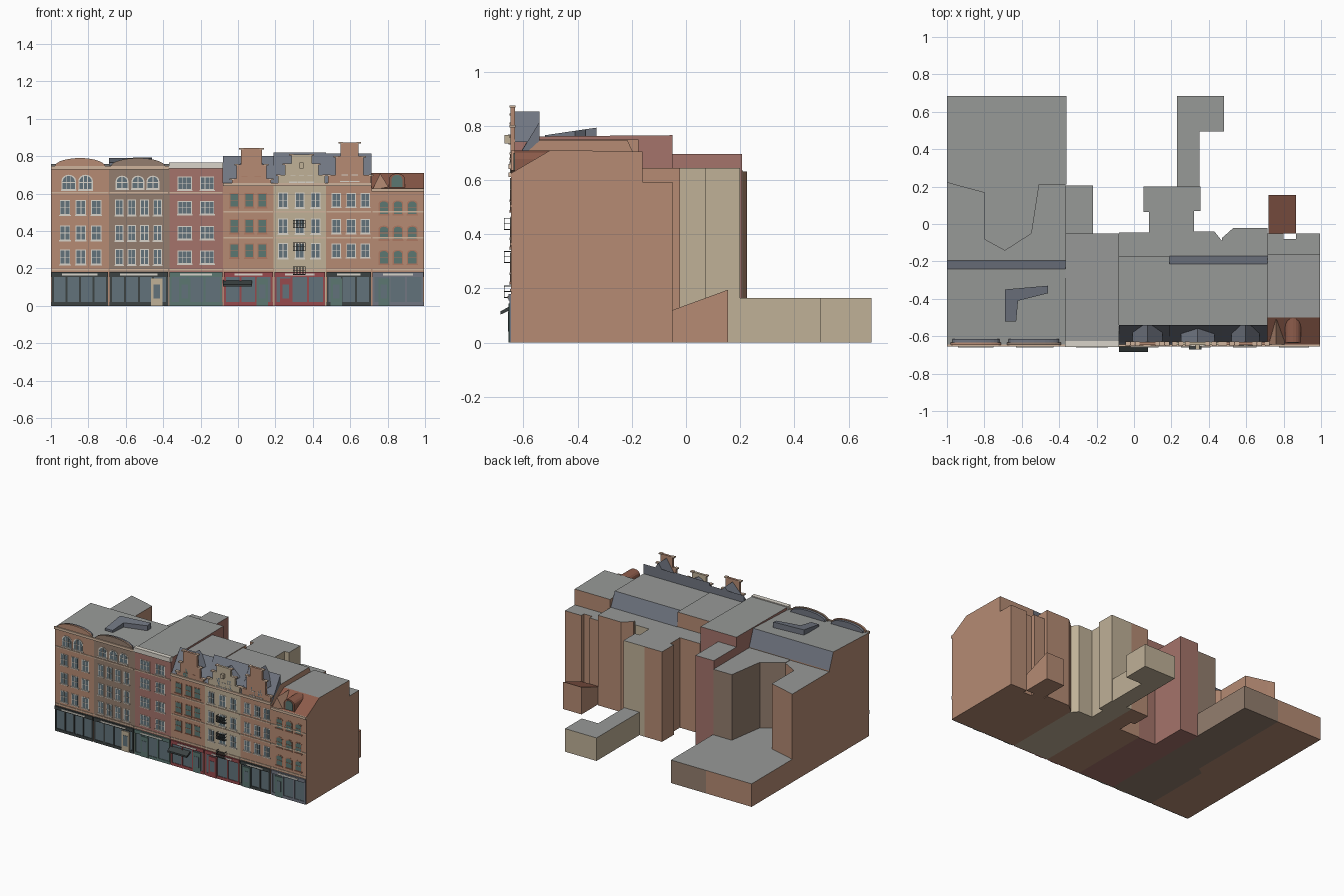
import bpy, bmesh, math
from mathutils import Vector

if "Cube" in bpy.data.objects:
    bpy.data.objects.remove(bpy.data.objects["Cube"])

FRONT = -0.645
PARTS = {}
MATS = {}
GREY, SLATE = (150, 152, 150), (112, 117, 128)
ORANGE, TAUPE, PINK, CREAM = (180, 138, 115), (146, 125, 110), (163, 115, 106), (190, 175, 150)
BRICK, GLASS, WHITE, TEAL = (172, 120, 98), (98, 114, 122), (215, 210, 200), (92, 118, 112)
DARK, RED, TERRA, BAND = (62, 68, 68), (150, 75, 78), (140, 92, 76), (205, 178, 155)


def mat(c):
    if c not in MATS:
        m = bpy.data.materials.new("paint_%d_%d_%d" % c)
        m.diffuse_color = tuple((v / 255) ** 2.2 for v in c) + (1,)
        m.use_nodes = True
        m.node_tree.nodes["Principled BSDF"].inputs["Base Color"].default_value = m.diffuse_color
        MATS[c] = m
    return MATS[c]


def part(name, colour, slope=None):
    """Start or fetch a named part; slope gives the colour of pitched faces and turns on grey flat roofs."""
    if name not in PARTS:
        PARTS[name] = (bmesh.new(), colour, slope)
    return PARTS[name][0]


def prism(bm, pts, a, b, axis):
    """Extrude a 2D outline from a to b along the axis."""
    place = {'x': lambda p, t: (t, p[0], p[1]), 'y': lambda p, t: (p[0], t, p[1]),
             'z': lambda p, t: (p[0], p[1], t)}[axis]
    lo = [bm.verts.new(place(p, a)) for p in pts]
    hi = [bm.verts.new(place(p, b)) for p in pts]
    faces = [bm.faces.new(lo), bm.faces.new(hi[::-1])]
    for i in range(len(pts)):
        j = (i + 1) % len(pts)
        faces.append(bm.faces.new((lo[i], lo[j], hi[j], hi[i])))
    bmesh.ops.recalc_face_normals(bm, faces=faces)


def box(bm, x0, x1, z0, z1, out, back=FRONT):
    """Box standing out from the facade."""
    prism(bm, [(x0, z0), (x1, z0), (x1, z1), (x0, z1)], FRONT - out, back, 'y')


def arch(cx, w, z0, z1, rise, n=8):
    """Outline of an opening with a curved head."""
    pts = [(cx - w / 2, z0), (cx + w / 2, z0)]
    for i in range(n + 1):
        t = math.pi * i / n
        pts.append((cx + w / 2 * math.cos(t), z1 - rise + rise * math.sin(t)))
    return pts


def window(tag, cx, cz, w, h, rise=0, glass=GLASS, bars=1, trim=WHITE):
    g, f = part(tag + "_window_glass", glass), part(tag + "_window_frames", trim)
    z0, z1 = cz - h / 2, cz + h / 2
    if rise:
        prism(f, arch(cx, w + .012, z0 - .006, z1 + .006, rise), FRONT - .002, FRONT, 'y')
        prism(g, arch(cx, w, z0, z1, rise), FRONT - .003, FRONT, 'y')
    else:
        box(f, cx - w / 2 - .005, cx + w / 2 + .005, z0 - .005, z1 + .005, .002)
        box(g, cx - w / 2, cx + w / 2, z0, z1, .003)
    for i in range(bars):
        x = cx - w / 2 + w * (i + 1) / (bars + 1)
        box(f, x - .002, x + .002, z0, z1, .005)
    box(f, cx - w / 2, cx + w / 2, cz - .002, cz + .002, .005)
    box(f, cx - w / 2 - .008, cx + w / 2 + .008, z0 - .01, z0 - .004, .007)


# Main blocks: side profiles (y, z) run across each house
def house(tag, x0, x1, profile, colour, slope=SLATE):
    prism(part(tag + "_walls", colour, slope), [(FRONT, 0)] + profile + [(profile[-1][0], 0)], x0, x1, 'x')


def wing(tag, outline, z, colour=None, z0=0):
    prism(part(tag + "_walls", colour, SLATE), outline, z0, z, 'z')


stepped = [(FRONT, .74), (-.24, .757), (-.195, .64)]
mans = [(FRONT, .65), (-.54, .745), (-.215, .745), (-.17, .645)]
house("house_1", -1, -.69, stepped, ORANGE)
house("house_2", -.69, -.365, stepped, TAUPE)
house("house_3", -.365, -.08, [(FRONT, .76), (-.05, .765)], PINK)
house("house_4", -.08, .19, [(FRONT, .65), (-.54, .75), (-.175, .75)], ORANGE)
house("house_5", .19, .47, mans, CREAM)
house("house_6", .47, .715, mans, ORANGE)
house("house_7", .715, .995, [(FRONT, .625), (-.5, .71), (-.16, .705)], ORANGE, TERRA)

# Rear wings and the low yard buildings
wing("house_1", [(-1, -.195), (-1, .225), (-.95, .21), (-.8, .17), (-.8, -.08), (-.69, -.14), (-.69, -.195)], .632)
wing("house_2", [(-.69, -.195), (-.69, -.14), (-.55, -.05), (-.51, .21), (-.365, .21), (-.365, -.195)], .635)
wing("house_3", [(-.365, -.05), (-.22, -.05), (-.22, .207), (-.365, .207)], .695)
wing("house_4", [(-.08, -.175), (-.08, -.045), (.08, -.045), (.08, .065), (.05, .065), (.05, .2), (.19, .2), (.19, -.175)], .645)
wing("house_5", [(.19, -.17), (.19, .2), (.355, .2), (.355, .07), (.32, .07), (.32, -.04), (.43, -.04), (.47, -.09), (.47, -.17)], .645)
wing("house_6", [(.47, -.17), (.47, -.075), (.53, -.022), (.715, -.022), (.715, -.17)], .645)
wing("house_7", [(.715, -.16), (.715, -.05), (.8, -.05), (.8, -.08), (.865, -.08), (.865, -.05), (.995, -.05), (.995, -.16)], .592)
wing("yard_1", [(-1, .225), (-.95, .21), (-.8, .17), (-.8, -.08), (-.69, -.14), (-.64, -.108), (-.64, .685), (-1, .685)], .165, ORANGE)
wing("yard_2", [(-.64, -.108), (-.55, -.05), (-.51, .21), (-.36, .21), (-.36, .685), (-.64, .685)], .165, TAUPE)
wing("yard_5", [(.23, .2), (.35, .2), (.35, .495), (.48, .495), (.48, .685), (.23, .685)], .165, CREAM)
prism(part("rear_lean_to", ORANGE, TERRA), [(-.05, 0), (-.05, .12), (.155, .195), (.155, 0)], .72, .865, 'x')

# Steep front roofs and stepped gables with little pitched roofs behind
for tag, x0, x1, top in (("house_4", -.08, .19, .8), ("house_5", .19, .47, .82), ("house_6", .47, .715, .815)):
    prism(part(tag + "_steep_roof", SLATE), [(FRONT + .004, .65), (-.54, top), (-.54, .745)], x0, x1, 'x')


def gable(tag, colour, cx, steps):
    """steps: (half width, height) pairs from the bottom up."""
    right = []
    z = .64
    for hw, top in steps:
        right += [(cx + hw, z), (cx + hw, top)]
        z = top
    g = part(tag + "_gable", colour)
    prism(g, right + [(2 * cx - x, z) for x, z in right[::-1]], FRONT - .003, FRONT + .014, 'y')
    for hw, top in steps:
        for s in (-1, 1):
            box(part(tag + "_coping", BAND), cx + s * hw - .012, cx + s * hw + .012, top - .006, top + .002, .006, FRONT + .016)
    r = part(tag + "_gable_roof", SLATE)
    hw = steps[1][0]
    prism(r, [(cx - hw, .74), (cx + hw, .74), (cx, z - .02)], FRONT + .014, -.54, 'y')


gable("house_4", ORANGE, .072, [(.105, .68), (.08, .755), (.055, .843)])
gable("house_5", CREAM, .34, [(.125, .70), (.09, .76), (.055, .81)])
gable("house_6", ORANGE, .597, [(.115, .70), (.075, .80), (.048, .873)])

# Curved parapets and the skewed rooftop housing
for tag, c, cx, w in (("house_1", ORANGE, -.845, .27), ("house_2", TAUPE, -.535, .29)):
    prism(part(tag + "_curved_parapet", c), arch(cx, w, .74, .79, .045, 14), FRONT - .003, FRONT + .012, 'y')
    prism(part(tag + "_parapet_roof", SLATE), arch(cx, w - .02, .74, .785, .04, 14), FRONT + .012, FRONT + .03, 'y')
hb = part("rooftop_housing", SLATE)
prism(hb, [(-.69, -.35), (-.46, -.33), (-.46, -.37), (-.62, -.41), (-.63, -.52), (-.69, -.52)], .75, .765, 'z')
for v in hb.verts:
    if v.co.z > .76:
        v.co.z = .765 + .028 * (v.co.y + .52) / .19

# Dormer and cross gable of the end house
prism(part("end_dormer", TERRA), arch(.85, .085, .62, .708, .03), FRONT + .012, -.5, 'y')
prism(part("end_dormer_glass", TEAL), arch(.85, .058, .635, .7, .025), FRONT + .008, FRONT + .012, 'y')
prism(part("end_cross_gable", ORANGE), [(.718, .62), (.76, .708), (.805, .635)], FRONT, -.51, 'y')

# Windows: columns, rows, width, height, arch rise
rows_a, rows_b = (.26, .39, .525), (.295, .425, .565)
layout = [
    ("house_1", (-.925, -.84, -.758), rows_a, .046, .07, 0, GLASS, 1),
    ("house_2", (-.635, -.568, -.5, -.43), rows_a, .036, .075, 0, GLASS, 1),
    ("house_3", (-.285, -.165), rows_a + (.655,), .066, .062, 0, GLASS, 2),
    ("house_4", (-.02, .06, .13), rows_b, .042, .068, 0, TEAL, 0),
    ("house_5", (.24, .33, .415), rows_b, .042, .072, 0, GLASS, 1),
    ("house_6", (.525, .605, .68), rows_b, .042, .066, 0, GLASS, 1),
    ("house_7", (.78, .855, .932), rows_a, .044, .066, .015, TEAL, 0),
    ("house_1", (-.905, -.815), (.66,), .066, .07, .033, GLASS, 2),
    ("house_2", (-.62, -.535, -.455), (.66,), .056, .06, .028, GLASS, 1),
    ("house_4", (.035, .105), (.69,), .034, .06, 0, TEAL, 0),
    ("house_5", (.295, .34, .385), (.695,), .026, .055, 0, GLASS, 0),
    ("house_6", (.57, .625), (.7,), .034, .055, 0, GLASS, 0)]
for tag, cols, rows, w, h, rise, glass, bars in layout:
    trim = BRICK if tag in ("house_4", "house_7") else WHITE
    for x in cols:
        for z in rows:
            window(tag, x, z, w, h, rise, glass, bars, trim)

# Shopfronts: bounds, frame colour, pane count, door position, door colour, cornice height
shops = [(-1, -.69, DARK, 4, None, None, .735), (-.69, -.37, DARK, 4, -.435, CREAM, .735),
         (-.37, -.08, TEAL, 3, -.285, TEAL, .75), (-.08, .19, RED, 3, .13, TEAL, .645),
         (.19, .47, RED, 3, .255, RED, .645), (.47, .715, DARK, 3, .525, TEAL, .645),
         (.715, .995, SLATE, 3, .78, TEAL, .615)]
for i, (x0, x1, c, n, door, dc, top) in enumerate(shops, 1):
    f = part("shopfront_%d_frame" % i, c)
    g = part("shopfront_%d_glass" % i, GLASS)
    box(f, x0 + .004, x1 - .004, .155, .18, .01)
    box(f, x0 + .004, x1 - .004, 0, .02, .006)
    box(g, x0 + .01, x1 - .01, .02, .155, .002)
    for k in range(n + 1):
        x = x0 + .01 + (x1 - x0 - .02) * k / n
        box(f, x - .005, x + .005, .02, .155, .007)
    box(part("sign_strips", WHITE), x0 + .06, x1 - .06, .163, .172, .014)
    if door is not None:
        d = part("shopfront_%d_door" % i, dc)
        box(d, door - .03, door + .03, 0, .145, .009)
        box(part("door_panes", GLASS), door - .017, door + .017, .04, .115, .011)
    # Cornices and string courses
    box(part("cornices", WHITE if i == 3 else BAND), x0, x1, top - .005, top + .013, .01)
    for z in ((.19, .6) if i in (1, 2, 3) else (.19, .36, .5)):
        box(part("string_courses", BAND), x0 + .003, x1 - .003, z, z + .008, .004)
box(part("parapet_band", WHITE), -.37, -.08, .735, .767, .012, FRONT + .02)

# Balconies, hoist beam and awning
b = part("balconies", DARK)
for z in (.165, .293, .415):
    box(b, .295, .362, z, z + .004, .027)
    for dz in (.022, .042):
        prism(b, [(.295, z + dz), (.362, z + dz), (.362, z + dz + .003), (.295, z + dz + .003)], FRONT - .027, FRONT - .024, 'y')
        for x in (.295, .359):
            box(b, x, x + .003, z + dz, z + dz + .003, .027)
    for k in range(9):
        x = .295 + .008 * k
        box(b, x, x + .002, z, z + .042, .027, FRONT - .025)
box(part("hoist_beam", CREAM), .33, .35, .735, .765, .025)
prism(part("awning", DARK), [(FRONT, .137), (-.685, .115), (-.685, .103), (FRONT, .122)], -.08, .075, 'x')

# Turn every part into an object
for name, (bm, colour, slope) in PARTS.items():
    me = bpy.data.meshes.new(name)
    bm.normal_update()
    for c in (colour, GREY, slope or colour):
        me.materials.append(mat(c))
    if slope:
        for f in bm.faces:
            f.material_index = 1 if f.normal.z > .95 else 2 if f.normal.z > .3 else 0
    bm.to_mesh(me)
    bm.free()
    bpy.context.collection.objects.link(bpy.data.objects.new(name, me))
